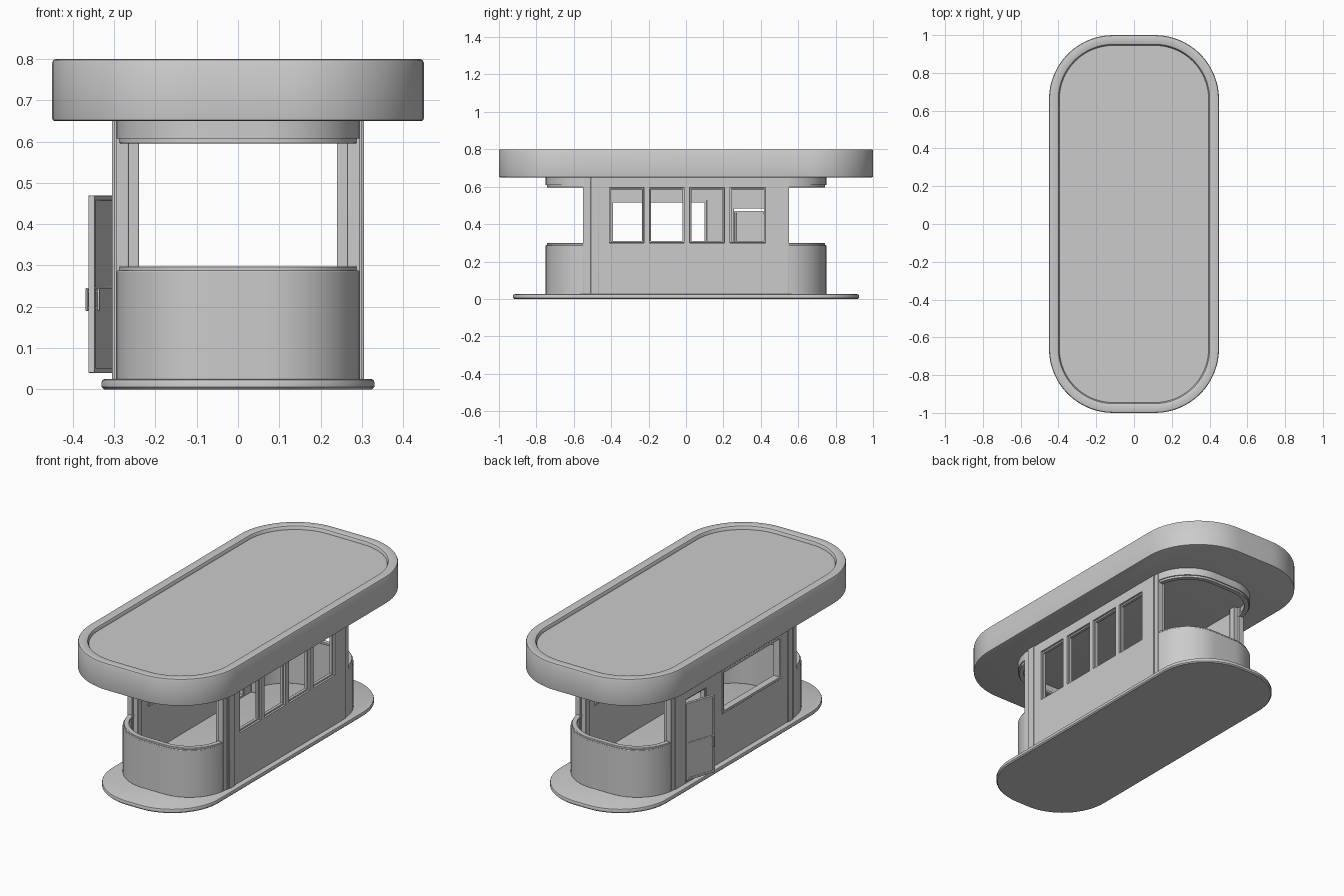
import bpy, bmesh, math
from mathutils import Matrix

if "Cube" in bpy.data.objects:
    bpy.data.objects.remove(bpy.data.objects["Cube"])


def finish(name, bm, bevel=0.0):
    bmesh.ops.recalc_face_normals(bm, faces=bm.faces[:])
    me = bpy.data.meshes.new(name)
    bm.to_mesh(me)
    bm.free()
    ob = bpy.data.objects.new(name, me)
    bpy.context.collection.objects.link(ob)
    if bevel:
        m = ob.modifiers.new("bevel", 'BEVEL')
        m.width, m.segments, m.limit_method = bevel, 2, 'ANGLE'
    bpy.ops.object.select_all(action='DESELECT')
    ob.select_set(True)
    bpy.context.view_layer.objects.active = ob
    bpy.ops.object.shade_smooth_by_angle(angle=math.radians(35))
    return ob


def end_curve(w, l, r, n=16):
    # half outline around the +y end, from the right side to the left
    pts = []
    for cx, a0 in ((w - r, 0), (r - w, 90)):
        for i in range(n + 1):
            a = math.radians(a0 + 90 * i / n)
            pts.append((cx + r * math.cos(a), l - r + r * math.sin(a)))
    return pts


def slab(name, w, l, r, profile):
    # stacked rounded outlines, each given as (inset, z)
    bm = bmesh.new()
    rings = []
    for d, z in profile:
        half = end_curve(w - d, l - d, r - d)
        pts = half + [(-x, -y) for x, y in half]
        rings.append([bm.verts.new((x, y, z)) for x, y in pts])
    for a, b in zip(rings, rings[1:]):
        for i in range(len(a)):
            j = (i + 1) % len(a)
            bm.faces.new((a[i], a[j], b[j], b[i]))
    bm.faces.new(rings[0][::-1])
    bm.faces.new(rings[-1])
    return finish(name, bm)


def curved_wall(name, side, w, l, r, thick, z0, z1, y_start=0.52, bevel=0.0):
    # U-shaped wall or rail around one end (side = +1 back, -1 front)
    bm = bmesh.new()
    out = [(w, y_start)] + end_curve(w, l, r) + [(-w, y_start)]
    wi = w - thick
    inn = [(wi, y_start)] + end_curve(wi, l - thick, r - thick) + [(-wi, y_start)]
    rows = [[bm.verts.new((x, side * y, z)) for x, y in c]
            for c, z in ((out, z0), (out, z1), (inn, z1), (inn, z0))]
    for k in range(4):
        a, b = rows[k], rows[(k + 1) % 4]
        for i in range(len(a) - 1):
            bm.faces.new((a[i], a[i + 1], b[i + 1], b[i]))
    for i in (0, -1):
        bm.faces.new([row[i] for row in rows])
    return finish(name, bm, bevel)


def panel(name, x0, x1, rect, holes=(), bevel=0.0):
    # slab in the yz plane with rectangular holes (y0, y1, z0, z1)
    boxes = [rect] + list(holes)
    ys = sorted({v for b in boxes for v in b[:2]})
    zs = sorted({v for b in boxes for v in b[2:]})
    bm = bmesh.new()
    grid = {(y, z): bm.verts.new((x0, y, z)) for y in ys for z in zs}
    for ya, yb in zip(ys, ys[1:]):
        for za, zb in zip(zs, zs[1:]):
            cy, cz = (ya + yb) / 2, (za + zb) / 2
            if not any(h[0] < cy < h[1] and h[2] < cz < h[3] for h in holes):
                bm.faces.new([grid[k] for k in ((ya, za), (yb, za), (yb, zb), (ya, zb))])
    ext = bmesh.ops.extrude_face_region(bm, geom=bm.faces[:], use_keep_orig=True)
    moved = [g for g in ext["geom"] if isinstance(g, bmesh.types.BMVert)]
    bmesh.ops.translate(bm, verts=moved, vec=(x1 - x0, 0, 0))
    return finish(name, bm, bevel)


def frame(name, x0, x1, rect, t=0.012):
    y0, y1, z0, z1 = rect
    return panel(name, x0, x1, rect, [(y0 + t, y1 - t, z0 + t, z1 - t)], 0.002)


FLOOR, CEIL = 0.025, 0.655

# base and roof
slab("base", 0.33, 0.925, 0.29,
     [(0.006, 0), (0, 0.006), (0, 0.018), (0.002, 0.023), (0.007, FLOOR)])
slab("roof", 0.45, 1.0, 0.34,
     [(0.006, 0.65), (0.001, 0.652), (0, 0.657), (0, 0.792), (0.003, 0.798), (0.01, 0.80),
      (0.042, 0.80), (0.049, 0.797), (0.053, 0.79), (0.055, 0.78)])

# curved ends with open windows
for side, tag in ((-1, "front"), (1, "back")):
    curved_wall(tag + "_parapet", side, 0.296, 0.75, 0.23, 0.022, FLOOR - 0.002, 0.288, bevel=0.003)
    curved_wall(tag + "_sill", side, 0.290, 0.744, 0.224, 0.026, 0.286, 0.298, bevel=0.002)
    curved_wall(tag + "_header", side, 0.296, 0.75, 0.23, 0.022, 0.608, CEIL)
    curved_wall(tag + "_header_trim", side, 0.290, 0.744, 0.224, 0.026, 0.596, 0.61, bevel=0.002)
    # corner posts and inner window jambs
    for sx, lr in ((-1, "left"), (1, "right")):
        y0, y1 = sorted((side * 0.515, side * 0.552))
        panel(f"{tag}_{lr}_post", sx * 0.265, sx * 0.296, (y0, y1, FLOOR, CEIL), bevel=0.003)
        y0, y1 = sorted((side * 0.50, side * 0.54))
        panel(f"{tag}_{lr}_jamb", sx * 0.24, sx * 0.27, (y0, y1, FLOOR, CEIL), bevel=0.003)

# right wall with four windows
wall = (-0.52, 0.52, FLOOR - 0.002, CEIL)
windows = [(a, b, 0.30, 0.595) for a, b in
           ((-0.41, -0.225), (-0.195, -0.01), (0.02, 0.205), (0.235, 0.425))]
panel("right_wall", 0.27, 0.30, wall, windows)
for i, w in enumerate(windows):
    frame(f"right_window_frame_{i + 1}", 0.272, 0.29, w, 0.009)

# left wall with wide window and doorway
wide = (-0.405, 0.112, 0.29, 0.53)
doorway = (0.25, 0.435, FLOOR + 0.005, 0.49)
panel("left_wall", -0.30, -0.27, wall, [wide, doorway])
frame("left_window_frame", -0.305, -0.265, wide, 0.014)
frame("door_frame", -0.296, -0.268, doorway, 0.007)

# pilaster strips near the wall ends
for sx, lr in ((-1, "left"), (1, "right")):
    panel(f"{lr}_pilaster", sx * 0.295, sx * 0.305, (-0.51, -0.465, FLOOR, CEIL), bevel=0.002)

# door standing ajar, hinged at its back edge
door = [panel("door_leaf", -0.004, 0.004, (-0.172, -0.006, 0.045, 0.465)),
        panel("door_rails", -0.008, 0.008, (-0.18, 0, 0.04, 0.47),
              [(-0.168, -0.012, 0.052, 0.243), (-0.168, -0.012, 0.249, 0.458)], 0.002)]
for s, tag in ((-1, "outer"), (1, "inner")):
    door.append(panel(f"door_handle_{tag}", s * 0.012, s * 0.018, (-0.172, -0.164, 0.19, 0.245), bevel=0.002))
    for z in (0.195, 0.234):
        door.append(panel(f"door_handle_mount_{tag}", s * 0.003, s * 0.014, (-0.171, -0.165, z, z + 0.006)))
for ob in door:
    ob.matrix_world = Matrix.Translation((-0.297, 0.43, 0)) @ Matrix.Rotation(math.radians(-19), 4, 'Z')
